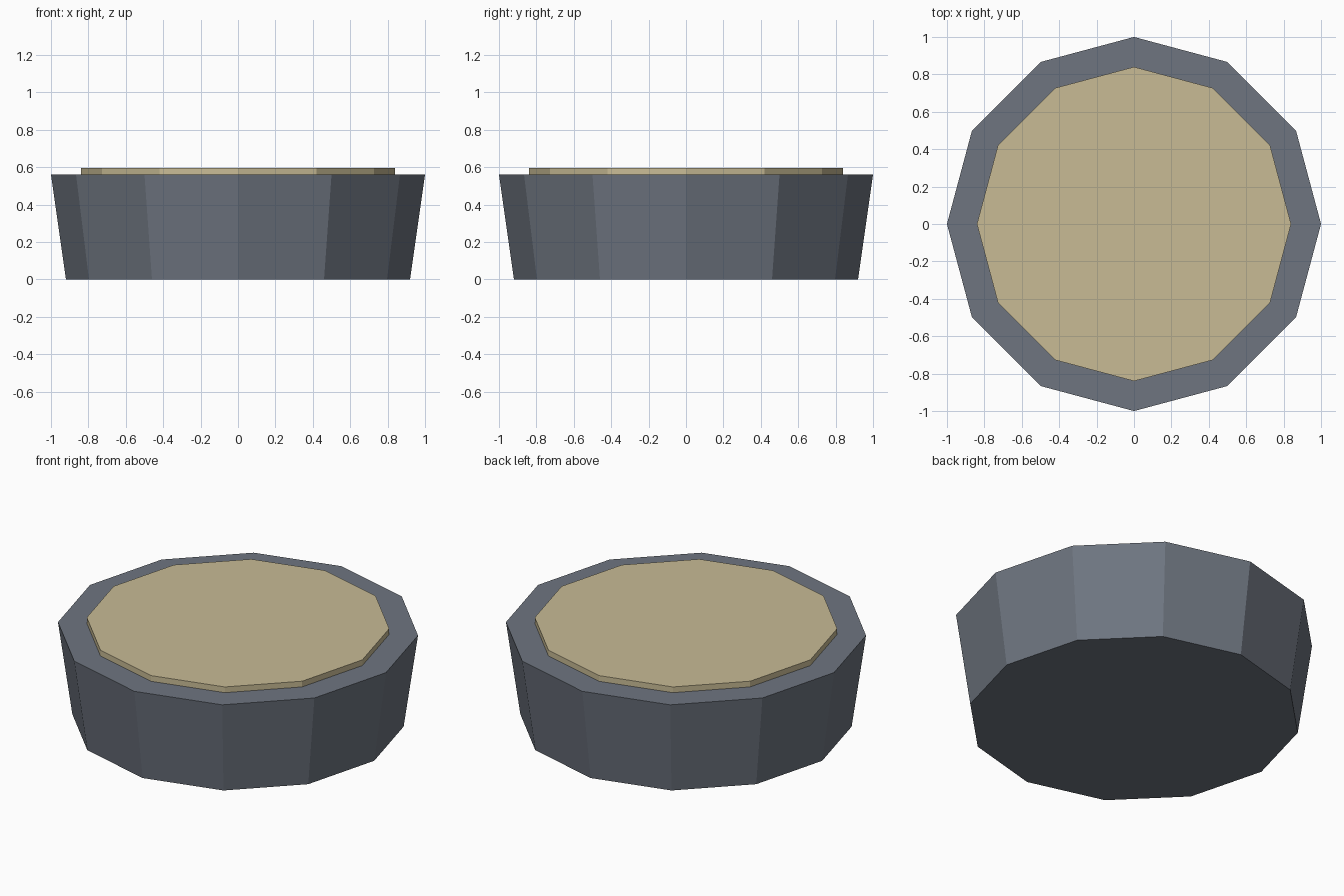
import bpy

cube = bpy.data.objects.get("Cube")
if cube:
    bpy.data.objects.remove(cube, do_unlink=True)

SIDES = 12


def make_material(name, rgb):
    mat = bpy.data.materials.new(name)
    mat.use_nodes = True
    color = (*rgb, 1.0)
    mat.diffuse_color = color
    mat.node_tree.nodes["Principled BSDF"].inputs["Base Color"].default_value = color
    return mat


def make_drum(name, bottom_radius, top_radius, bottom, top, mat):
    """Flat-shaded, capped drum with corners on the x and y axes."""
    bpy.ops.mesh.primitive_cone_add(
        vertices=SIDES, radius1=bottom_radius, radius2=top_radius,
        depth=top - bottom, location=(0, 0, (bottom + top) / 2))
    obj = bpy.context.object
    obj.name = obj.data.name = name
    obj.data.materials.append(mat)
    return obj


slate = make_material("slate grey", (0.156, 0.178, 0.216))
sand = make_material("sand", (0.578, 0.497, 0.300))

# Tapered body, wider at the top
make_drum("body", 0.92, 1.0, 0.0, 0.56, slate)

# Thin straight-sided disc resting on the body
make_drum("top_disc", 0.84, 0.84, 0.56, 0.595, sand)
